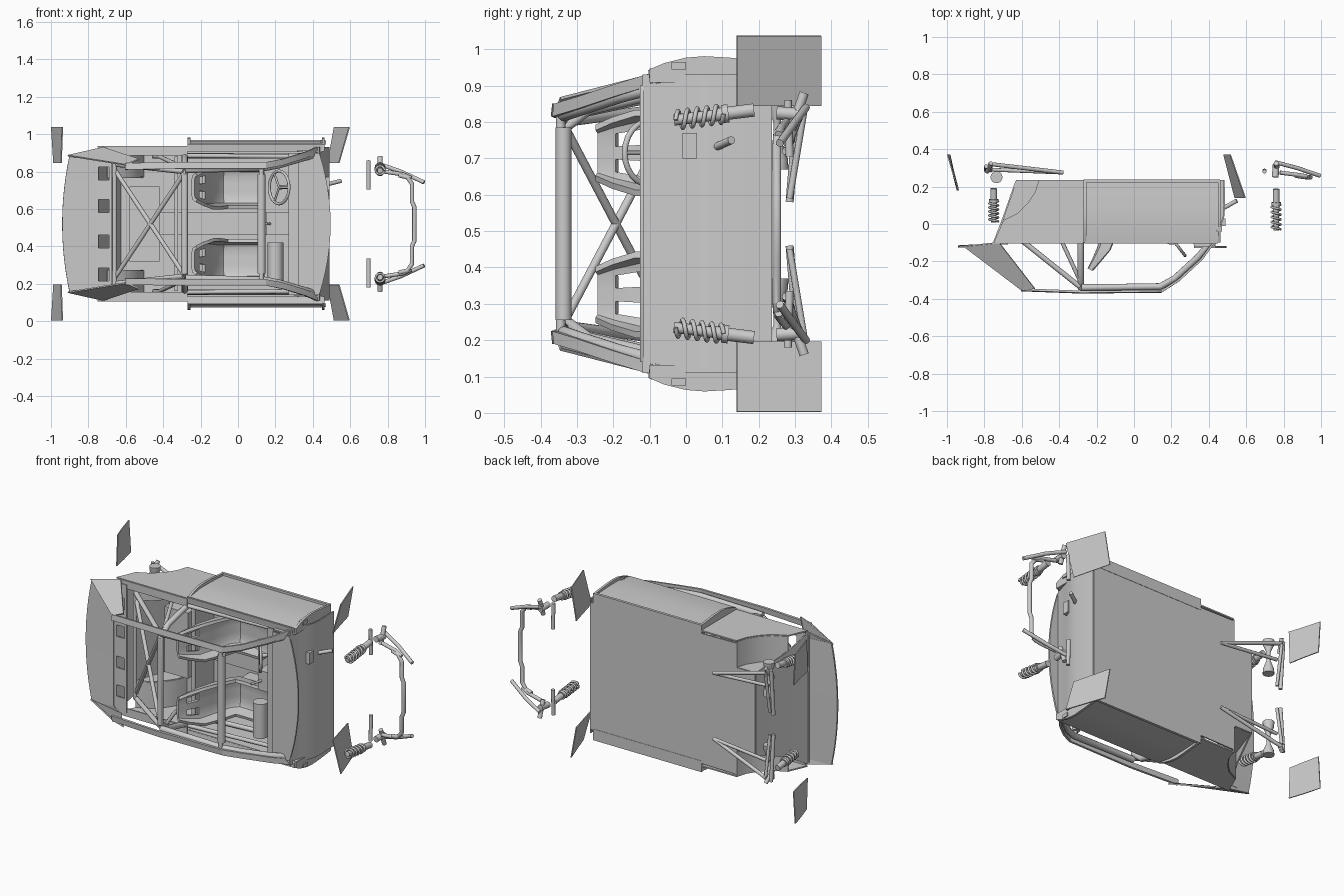
import bpy, math
from mathutils import Vector as V

if "Cube" in bpy.data.objects:
    bpy.data.objects.remove(bpy.data.objects["Cube"])

MID = 0.52            # the car lies on its side: mirror plane is z = MID


def flip(p):
    return (p[0], p[1], 2 * MID - p[2])


def finish(o):
    bpy.ops.object.select_all(action='DESELECT')
    o.select_set(True)
    bpy.context.view_layer.objects.active = o
    bpy.ops.object.convert(target='MESH')     # applies thickness / turns curves into mesh
    bpy.ops.object.shade_smooth_by_angle(angle=math.radians(32))


def mesh(name, verts, faces, thick=0.0, both=False):
    for k in range(2 if both else 1):
        vs = [flip(v) for v in verts] if k else verts
        fs = [f[::-1] for f in faces] if k else faces
        me = bpy.data.meshes.new(name)
        me.from_pydata([tuple(v) for v in vs], [], fs)
        o = bpy.data.objects.new(name, me)
        bpy.context.collection.objects.link(o)
        if thick:
            s = o.modifiers.new("thick", 'SOLIDIFY')
            s.thickness, s.offset = thick, 0
        finish(o)


def loft(name, rows, thick=0.008, both=False, skip=(), wrap=False):
    n = len(rows[0])
    fs = [(i*n+j, i*n+(j+1) % n, (i+1)*n+(j+1) % n, (i+1)*n+j)
          for i in range(len(rows)-1) for j in range(n if wrap else n-1) if (i, j) not in skip]
    if wrap:
        fs += [tuple(range(n))[::-1], tuple(range((len(rows)-1)*n, len(rows)*n))]
    mesh(name, [p for r in rows for p in r], fs, thick, both)


def plate(name, pts, thick=0.008, both=False):
    mesh(name, pts, [tuple(range(len(pts)))], thick, both)


def box(name, x, y, z, both=False):
    rows = [[(x[0], y[0], k), (x[1], y[0], k), (x[1], y[1], k), (x[0], y[1], k)] for k in z]
    loft(name, rows, 0, both, wrap=True)


def tube(name, pts, r=0.012, both=False, closed=False):
    for k in range(2 if both else 1):
        cu = bpy.data.curves.new(name, 'CURVE')
        cu.dimensions, cu.bevel_depth, cu.bevel_resolution, cu.use_fill_caps = '3D', r, 4, True
        sp = cu.splines.new('POLY')
        sp.points.add(len(pts) - 1)
        for q, p in zip(sp.points, pts):
            q.co = (*(flip(p) if k else p), 1)
        sp.use_cyclic_u = closed
        o = bpy.data.objects.new(name, cu)
        bpy.context.collection.objects.link(o)
        finish(o)


def at(p, zs):
    return [(p[0], p[1], z) for z in zs]


# floor with notches for the rear wheels, sloping tail plate
half = [(.48, .135), (-.505, .12), (-.505, .27), (-.63, .27)]
plate("floor", [(x, .232, z) for x, z in half] + [(x, .232, 2*MID - z) for x, z in half[::-1]])
loft("tail_slope", [at((-.63, .23), (.27, .77)), at((-.70, .03), (.2, .84)), at((-.75, -.1), (.12, .92))])

# wheel tubs and rear quarters
arc = [(-.505, .235), (-.525, .17), (-.565, .11), (-.62, .055), (-.70, .015)]
loft("wheel_tub", [at(p, (.77, .93)) for p in arc], both=True)
plate("tub_inner_wall", [(x, y, .77) for x, y in arc + [(-.63, .23)]], both=True)
plate("rear_quarter", [(x, y, .932) for x, y in [(-.27, -.1), (-.27, .235)] + arc + [(-.75, -.1)]], both=True)
loft("quarter_belt", [at((x, -.1), (.885, .932)) for x in (-.74, -.27)], both=True)
plate("tail_corner", [(-.91, -.12, .885), (-.76, -.11, .885), (-.72, -.1, .93)], both=True)

# front bulkhead under a bowed cowl shelf
zs = [.14 + .76 * i / 12 for i in range(13)]
bow = lambda z: 1 - ((z - MID) / .38) ** 2
loft("cowl_shelf", [[(.32, -.122, z) for z in zs], [(.435 + .06*bow(z), -.122, z) for z in zs]], .01)
loft("front_bulkhead", [at(p, (.11, .93)) for p in ((.43, -.118), (.452, -.03), (.478, .035), (.484, .1), (.48, .235))])
plate("bulkhead_side", [(x, y, .908) for x, y in ((.32, -.12), (.43, -.12), (.455, -.03), (.478, .04), (.48, .23), (.3, .23))], both=True)
box("steering_cover", (.455, .49), (-.01, .03), (.70, .77))

# recessed doors between flared end ribs, sill and hinge
prof = [(-.1, .945), (-.06, .962), (0, .977), (.05, .981), (.12, .977), (.235, .965)]
loft("door_skin", [[(x, -.1, .943), (x, 0, .957), (x, .1, .957), (x, .235, .95)] for x in (-.265, .45)], both=True)
for x in (-.262, .456):
    plate("door_rib", [(x, y, z) for y, z in prof] + [(x, .235, .91), (x, -.1, .91)], .014, both=True)
loft("door_ledge", [[(x, -.1, .943), (x, -.095, .905)] for x in (-.265, .45)], both=True)
loft("side_inner", [[(x, -.1, .912), (x, .225, .912)] for x in (-.27, .46)], both=True)
box("sill", (-.27, .46), (.222, .238), (.90, .968), True)
box("hinge", (.44, .47), (-.04, 0), (.945, .965), True)

# bowed tail deck and slotted shelf
zs = [.15 + .74 * i / 12 for i in range(13)]
loft("tail_deck", [[(-.90 - .04 * (1 - ((z - MID) / .37) ** 2), -.12, z) for z in zs],
                   [(-.76, -.11, z) for z in zs]], .012)
zs = [.13, .215, .285, .39, .46, .58, .65, .755, .825, .91]
loft("slotted_shelf", [[(x, -.105, z) for z in zs] for x in (-.76, -.745, -.69, -.675)],
     skip={(1, j) for j in (1, 3, 5, 7)})

# roof rails and pillars
plate("rear_pillar", [(-.91, -.12, .885), (-.72, -.1, .928), (-.53, -.345, .865), (-.6, -.355, .835)], both=True)
rail = [(-.6, -.35, .845), (-.28, -.362, .85), (.15, -.358, .85), (.24, -.3, .868), (.36, -.19, .905), (.455, -.06, .945)]
loft("roof_rail", [[p, (p[0] - .005, p[1] - .004, p[2] - .035)] for p in rail], .012, True)

# roll cage
tube("cage_side", [(-.28, -.34, .81), (.14, -.335, .82), (.22, -.29, .835), (.34, -.18, .87), (.40, -.11, .888), (.415, -.06, .89), (.42, .1, .89)], .018, True)
tube("main_hoop", [(-.285, .23, .89), (-.285, -.08, .88), (-.285, -.27, .835), (-.285, -.34, .78),
                   (-.285, -.34, .26), (-.285, -.27, .205), (-.285, -.08, .16), (-.285, .23, .15)], .017)
tube("rear_stay", [(-.29, -.335, .80), (-.66, -.04, .84)], .014, True)
tube("rear_cross", [(-.29, -.335, .79), (-.66, -.04, .23)], .012, True)
tube("quarter_brace", [(-.29, -.3, .82), (-.42, -.02, .88), (-.45, .15, .88)], .011, True)
tube("rear_cross_bar", [(-.66, -.05, .2), (-.66, -.05, .84)], .012)
tube("header_bar", [(.125, -.345, .22), (.125, -.345, .82)], .013)
tube("header_pad", [(.125, -.337, .255), (.125, -.337, .785)], .022)
tube("hoop_bar", [(-.285, -.02, .16), (-.285, -.02, .88)], .012)
tube("door_bar", [(-.28, .04, .885), (.40, .1, .885)], .014, True)
tube("door_bar_upper", [(-.28, -.09, .885), (.39, -.05, .88)], .012, True)

# bucket seats, with belt holes in the back
path = [(-.24, -.24, .07, .02), (-.215, -.19, .09, .035), (-.185, -.12, .11, .06), (-.16, -.03, .11, .07),
        (-.125, .09, .105, .08), (-.08, .14, .105, .09), (.02, .135, .105, .08), (.14, .1, .105, .05)]
rows = []
for i, (x, y, w, b) in enumerate(path):
    a, c = path[max(i-1, 0)], path[min(i+1, len(path)-1)]
    t = V((c[0]-a[0], c[1]-a[1])).normalized()
    rows.append([(x + t.y*b*h, y - t.x*b*h, .715 + w*s)
                 for s, h in ((-1, 1), (-.85, .15), (-.6, 0), (-.2, 0), (.2, 0), (.6, 0), (.85, .15), (1, 1))])
loft("seat", rows, .018, True, skip={(1, 2), (1, 4)})
box("seat_mount", (-.08, .1), (.15, .23), (.63, .78), True)

# dashboard, console, tunnel
box("dashboard", (.27, .34), (-.1, .03), (.14, .90))
tube("dash_pad", [(.2, -.07, .21), (.2, -.07, .24), (.2, -.07, .40), (.2, -.07, .42)], .042)
box("console", (.15, .31), (-.02, .14), (.46, .58))
box("tunnel", (-.5, .32), (.16, .23), (.46, .58))
tube("gear_lever", [(.17, -.02, .52), (.15, -.09, .52)], .007)
box("pedal_board", (.36, .37), (.05, .22), (.15, .89))
box("rear_bulkhead_low", (-.34, -.32), (.04, .23), (.16, .88))
box("rear_tank", (-.58, -.42), (.12, .22), (.32, .72))

# steering wheel and shaft
C, v = V((.22, -.1, .715)), V((.6, -.78, 0))
tube("steering_wheel", [C + .088*(math.cos(a)*v + math.sin(a)*V((0, 0, 1)))
                        for a in [i*math.tau/24 for i in range(24)]], .008, closed=True)
for a in (0, 2.1, 4.2):
    tube("wheel_spoke", [C, C + .085*(math.cos(a)*v + math.sin(a)*V((0, 0, 1)))], .006)
tube("steering_column", [C, (.40, .06, .73)], .011)
tube("steering_shaft", [(.47, .08, .73), (.55, .125, .75)], .011)

# mud flaps
plate("front_flap", [(.48, .372, .845), (.515, .372, 1.037), (.595, .14, 1.037), (.54, .14, .845)], .006, True)
loft("rear_flap", [[(-.985, .372, .845), (-.962, .27, .845), (-.945, .18, .845)],
                   [(-.997, .372, 1.037), (-.968, .27, 1.037), (-.938, .18, 1.037)]], .006, True)


# coil-over dampers at all corners
def coilover(name, x, y0, y1, z0, z1):
    P = lambda t: V((x, y0 + (y1-y0)*t, z0 + (z1-z0)*t))
    tube(name + "_body", [P(.5), P(1)], .018, True)
    tube(name + "_rod", [P(0), P(.6)], .015, True)
    tube(name + "_collar", [P(.6), P(.68)], .025, True)
    tube(name + "_spring", [P(.02 + .6*i/60) + V((.024*math.cos(i*math.tau/12), 0, .024*math.sin(i*math.tau/12)))
                            for i in range(61)], .006, True)


coilover("front_damper", .76, -.033, .187, .805, .833)
coilover("rear_damper", -.75, .01, .19, .805, .833)

# front suspension and anti-roll bar
tube("front_arm", [(.755, .33, .84), (.87, .30, .80), (.995, .258, .742)], .011, True)
tube("front_link", [(.78, .275, .80), (.88, .262, .785), (.925, .255, .765)], .011, True)
tube("front_knuckle", [(.76, .29, .78), (.76, .325, .88)], .013, True)
tube("front_hub", [(.755, .25, .825), (.76, .32, .82)], .018, True)
tube("tie_rod", [(.698, .285, .705), (.698, .28, .86)], .011, True)
s = [(.86, .26, .78), (.905, .252, .77), (.93, .25, .735), (.93, .25, .64), (.943, .25, .61)]
tube("anti_roll_bar", s + [flip(p) for p in s[::-1]], .012)

# rear suspension
tube("trailing_arm", [(-.38, .275, .72), (-.765, .32, .84)], .011, True)
tube("trailing_arm_upper", [(-.38, .275, .72), (-.76, .29, .75)], .010, True)
tube("rear_link", [(-.79, .285, .58), (-.79, .308, .86)], .011, True)
tube("rear_toe_link", [(-.765, .285, .59), (-.765, .325, .83)], .009, True)
tube("rear_hub", [(-.785, .28, .80), (-.765, .325, .87)], .012, True)
ring = [(.032, .67), (.030, .70), (.010, .755), (.010, .80), (.030, .85), (.032, .875)]
loft("drive_joint", [[(-.735 + r*math.cos(a), .25 + r*math.sin(a), z)
                      for a in [i*math.tau/16 for i in range(16)]] for r, z in ring], 0, True, wrap=True)
